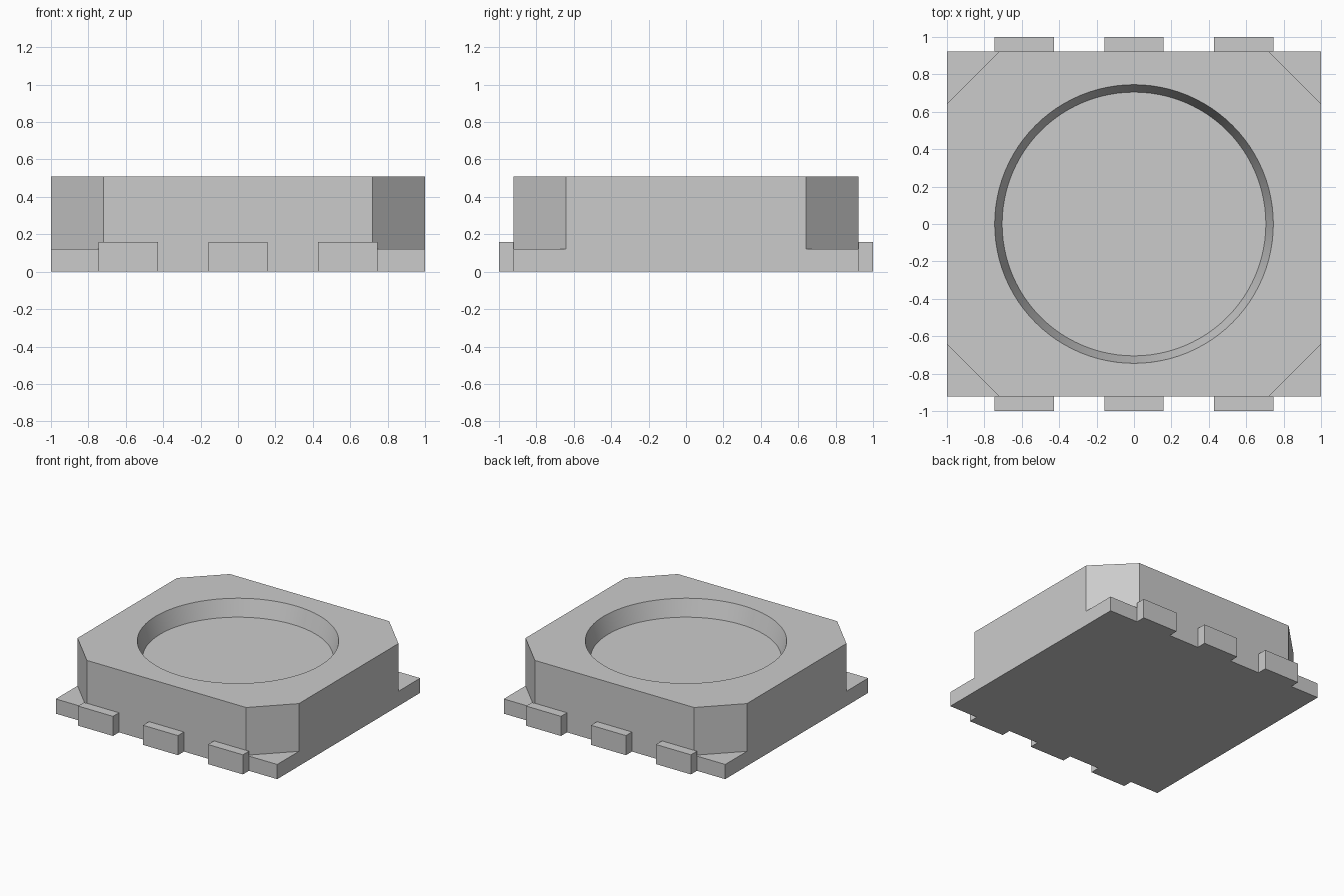
import bpy
import math

default = bpy.data.objects.get("Cube")
if default:
    bpy.data.objects.remove(default, do_unlink=True)

grey = bpy.data.materials.new("light_grey")
grey.use_nodes = True
COLOUR = (0.6, 0.6, 0.6, 1)
grey.diffuse_color = COLOUR
grey.node_tree.nodes["Principled BSDF"].inputs["Base Color"].default_value = COLOUR


def box(name, centre, size, turn=0):
    bpy.ops.mesh.primitive_cube_add(size=1, location=centre, rotation=(0, 0, turn))
    ob = bpy.context.object
    ob.name = name
    ob.scale = size
    bpy.ops.object.transform_apply(location=False, rotation=False, scale=True)
    ob.data.materials.append(grey)
    return ob


def cut(target, cutter):
    mod = target.modifiers.new("cut", 'BOOLEAN')
    mod.operation = 'DIFFERENCE'
    mod.solver = 'EXACT'
    mod.object = cutter
    cutter.hide_render = True
    bpy.context.view_layer.objects.active = target
    bpy.ops.object.modifier_apply(modifier=mod.name)
    bpy.data.objects.remove(cutter, do_unlink=True)


WIDTH, DEPTH, HEIGHT = 2.0, 1.845, 0.51
LEDGE = 0.12
RECESS = 0.136

# Housing block
body = box("housing", (0, 0, HEIGHT / 2), (WIDTH, DEPTH, HEIGHT))

# Corner notches, leaving thin triangular ledges at the base
offset = 0.821 + 0.5 * math.sqrt(0.5)
for sx in (-1, 1):
    for sy in (-1, 1):
        cut(body, box("corner_cutter", (sx * offset, sy * offset, LEDGE + 0.5),
                      (1, 1, 1), math.pi / 4))

# Tapered round recess in the top; the cutter continues above the surface
bpy.ops.mesh.primitive_cone_add(vertices=96, radius1=0.705, radius2=0.785,
                                depth=2 * RECESS, location=(0, 0, HEIGHT))
recess = bpy.context.object
recess.data.materials.append(grey)
cut(body, recess)

bpy.ops.object.select_all(action='DESELECT')
body.select_set(True)
bpy.context.view_layer.objects.active = body
bpy.ops.object.shade_smooth_by_angle(angle=math.radians(30))

# Three contact pads along the front and back
pad_depth = 1 - DEPTH / 2
for side, sy in (("front", -1), ("back", 1)):
    for place, x in (("right", -0.587), ("middle", 0), ("left", 0.587)):
        box(f"{side}_{place}_pad", (x, sy * (1 - pad_depth / 2), 0.08),
            (0.316, pad_depth, 0.16))
